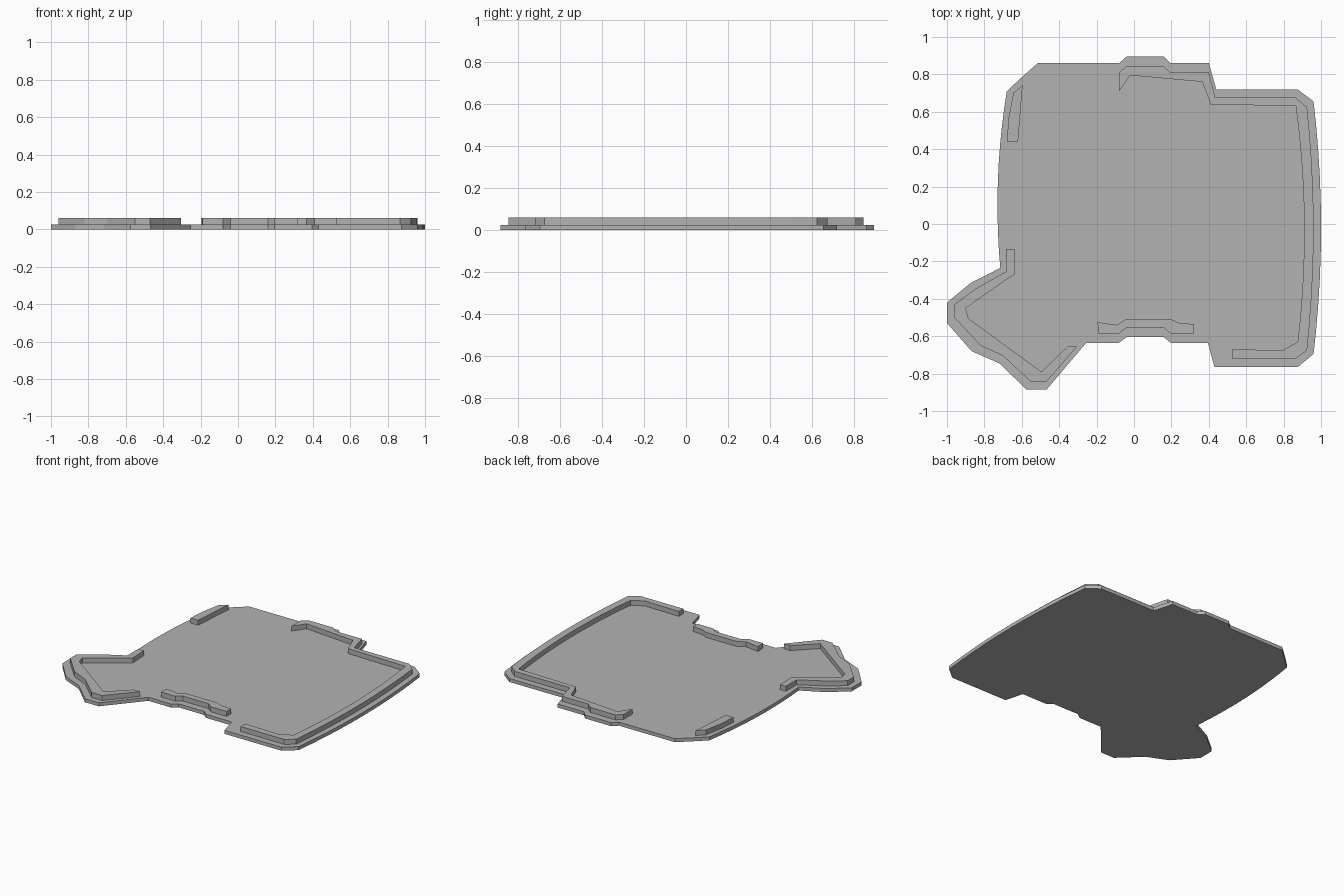
import bpy
import bmesh

default_cube = bpy.data.objects.get("Cube")
if default_cube:
    bpy.data.objects.remove(default_cube, do_unlink=True)

BASE_TOP = 0.025
WALL_TOP = 0.06

# Single matte grey
grey = bpy.data.materials.new("plain grey")
grey.use_nodes = True
colour = (0.45, 0.45, 0.45, 1)
grey.diffuse_color = colour
grey.node_tree.nodes["Principled BSDF"].inputs["Base Color"].default_value = colour


def bowed(start, end, bulge, steps=10):
    """Shallow curved side from start to end, pushed sideways along x by bulge."""
    points = []
    for i in range(steps + 1):
        t = i / steps
        x = start[0] + (end[0] - start[0]) * t + bulge * 4 * t * (1 - t)
        y = start[1] + (end[1] - start[1]) * t
        points.append((x, y))
    return points


def extruded_plate(name, outline, bottom, top):
    """Flat shaded prism made by raising a closed outline from bottom to top."""
    bm = bmesh.new()
    face = bm.faces.new([bm.verts.new((x, y, bottom)) for x, y in outline])
    raised = bmesh.ops.extrude_face_region(bm, geom=[face], use_keep_orig=True)
    for element in raised["geom"]:
        if isinstance(element, bmesh.types.BMVert):
            element.co.z = top
    bmesh.ops.recalc_face_normals(bm, faces=bm.faces)
    mesh = bpy.data.meshes.new(name)
    bm.to_mesh(mesh)
    bm.free()
    mesh.materials.append(grey)
    plate = bpy.data.objects.new(name, mesh)
    bpy.context.collection.objects.link(plate)
    return plate


# Base plate: back edge, bowed right side, notched front, corner lobe, bowed left side
back_edge = [(-.6, .785), (-.515, .86), (-.08, .86), (-.04, .895), (.16, .895),
             (.195, .86), (.4, .86), (.44, .72), (.875, .72)]
front_edge = [(.875, -.765), (.43, -.765), (.395, -.635), (.195, -.635), (.16, -.605),
              (-.04, -.605), (-.08, -.635), (-.255, -.635)]
lobe_edge = [(-.467, -.885), (-.575, -.885), (-.72, -.745), (-.868, -.68),
             (-1, -.53), (-1, -.42), (-.873, -.315)]
base_outline = (back_edge + bowed((.96, .655), (.96, -.695), .04)
                + front_edge + lobe_edge
                + bowed((-.715, -.235), (-.68, .71), -.03))
extruded_plate("base_plate", base_outline, 0, BASE_TOP)

# Long rim: along the back, down the bowed side and round to the front
rim_outer_back = [(-.08, .71), (-.08, .81), (-.04, .845), (.155, .845), (.195, .81),
                  (.4, .81), (.435, .675), (.865, .675)]
rim_front_end = [(.865, -.72), (.525, -.72), (.525, -.67), (.795, -.675)]
rim_inner_back = [(.41, .64), (.365, .76), (-.02, .795)]
long_rim = (rim_outer_back + bowed((.925, .625), (.925, -.675), .035)
            + rim_front_end + bowed((.875, -.63), (.865, .63), .04) + rim_inner_back)

# Short rim on the back corner
corner_rim = [(-.595, .745), (-.645, .7), (-.67, .57), (-.68, .44), (-.62, .44), (-.6, .69)]

# Stepped rim in the middle of the front
front_rim = [(-.195, -.525), (-.09, -.54), (-.045, -.51), (.2, -.51), (.245, -.53),
             (.32, -.535), (.32, -.585), (.195, -.585), (.16, -.555),
             (-.04, -.555), (-.08, -.585), (-.19, -.585)]

# Rim following the corner lobe
lobe_rim_inner = [(-.685, -.135), (-.64, -.135), (-.635, -.265), (-.9, -.45),
                  (-.885, -.505), (-.495, -.79), (-.355, -.655)]
lobe_rim_outer = [(-.305, -.655), (-.47, -.845), (-.55, -.845), (-.7, -.705), (-.82, -.65),
                  (-.96, -.5), (-.96, -.43), (-.845, -.345), (-.685, -.255)]

rims = {
    "long_side_rim": long_rim,
    "back_corner_rim": corner_rim,
    "front_rim": front_rim,
    "lobe_rim": lobe_rim_inner + lobe_rim_outer,
}
for rim_name, rim_outline in rims.items():
    extruded_plate(rim_name, rim_outline, BASE_TOP, WALL_TOP)
